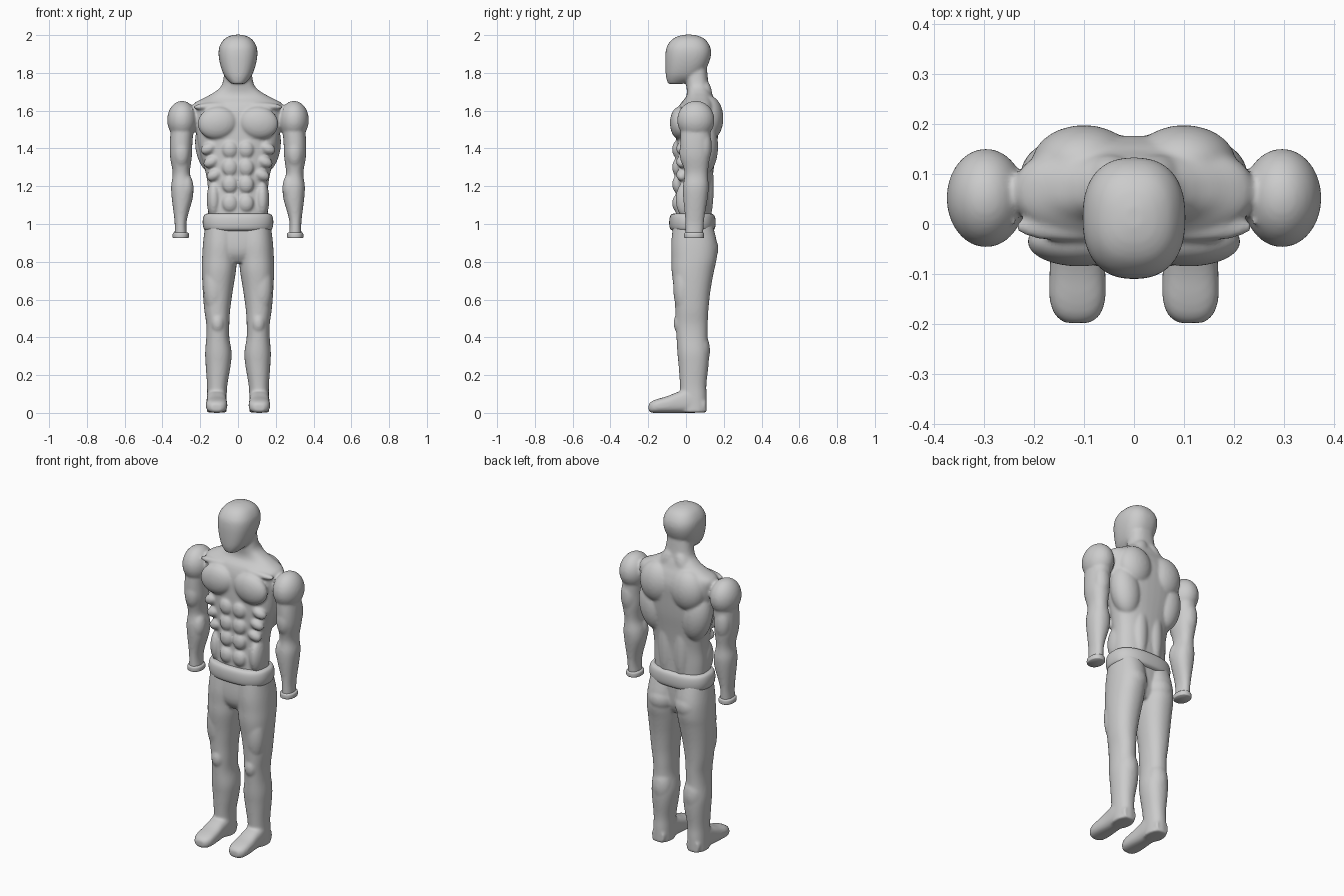
import bpy, bmesh, math
from mathutils import Matrix, Vector

grey = bpy.data.materials.new("light grey")
grey.diffuse_color = (0.6, 0.6, 0.6, 1)


def spline(rows, sub=4):
    """Catmull-Rom resampling of section rows."""
    out = []
    for i in range(len(rows) - 1):
        p = [rows[max(0, min(len(rows) - 1, i + k))] for k in (-1, 0, 1, 2)]
        for j in range(sub):
            t = j / sub
            out.append([0.5 * (2 * b + (c - a) * t + (2 * a - 5 * b + 4 * c - d) * t * t
                               + (3 * b - a - 3 * c + d) * t ** 3) for a, b, c, d in zip(*p)])
    return out + [list(rows[-1])]


def loft(bm, rows, side=1, axis='z', power=2.2, n=40, sub=4):
    """Rows are (position, centre a, centre b, radius a, radius b)."""
    rings = []
    for t, a, b, ra, rb in spline(rows, sub):
        ring = []
        for k in range(n):
            c, s = math.cos(2 * math.pi * k / n), math.sin(2 * math.pi * k / n)
            u = (a + ra * math.copysign(abs(c) ** (2 / power), c)) * side
            v = b + rb * math.copysign(abs(s) ** (2 / power), s)
            ring.append(bm.verts.new((u, v, t) if axis == 'z' else (u, t, v)))
        rings.append(ring)
    for r, q in zip(rings, rings[1:]):
        for k in range(n):
            bm.faces.new((r[k], r[(k + 1) % n], q[(k + 1) % n], q[k]))
    bm.faces.new(rings[0])
    bm.faces.new(rings[-1])


def blob(bm, x, y, z, rx, ry, rz, tilt=0):
    """A mirrored pair of ellipsoid muscles, tilted in the front plane (degrees)."""
    for s in (1, -1):
        m = (Matrix.Translation((x * s, y, z)) @ Matrix.Rotation(math.radians(tilt * s), 4, 'Y')
             @ Matrix.Diagonal((rx, ry, rz, 1)))
        bmesh.ops.create_uvsphere(bm, u_segments=28, v_segments=18, radius=1, matrix=m)


def finish(bm, name, fuse=False):
    bmesh.ops.recalc_face_normals(bm, faces=bm.faces)
    me = bpy.data.meshes.new(name)
    bm.to_mesh(me)
    bm.free()
    ob = bpy.data.objects.new(name, me)
    bpy.context.collection.objects.link(ob)
    bpy.ops.object.select_all(action='DESELECT')
    bpy.context.view_layer.objects.active = ob
    ob.select_set(True)
    if fuse:
        rm = ob.modifiers.new("fuse", 'REMESH')
        rm.mode, rm.voxel_size = 'VOXEL', 0.007
        sm = ob.modifiers.new("soften", 'SMOOTH')
        sm.factor, sm.iterations = 0.5, 8
        for name in ("fuse", "soften"):
            bpy.ops.object.modifier_apply(modifier=name)
    ob.data.materials.clear()
    ob.data.materials.append(grey)
    bpy.ops.object.shade_smooth_by_angle(angle=math.radians(50))
    return ob


# ---- upper body: torso, neck, head and arms fused into one skin
bm = bmesh.new()
loft(bm, [(1.00, 0, .038, .155, .093), (1.10, 0, .040, .160, .093), (1.20, 0, .044, .160, .092),
          (1.30, 0, .048, .178, .100), (1.40, 0, .055, .207, .108), (1.50, 0, .060, .222, .112),
          (1.58, 0, .064, .235, .112), (1.635, 0, .066, .235, .096), (1.67, 0, .072, .175, .074),
          (1.70, 0, .070, .122, .065), (1.74, 0, .060, .084, .060), (1.83, 0, .050, .070, .060)],
     power=2.4)
# head
loft(bm, [(1.742, 0, -.055, .034, .040), (1.77, 0, -.022, .062, .082), (1.80, 0, -.008, .080, .100),
          (1.85, 0, .005, .096, .115), (1.90, 0, .012, .103, .121), (1.94, 0, .013, .098, .114),
          (1.975, 0, .014, .077, .090), (1.994, 0, .014, .048, .057), (2.002, 0, .014, .018, .022)],
     power=2.4)
# arms
for s in (1, -1):
    loft(bm, [(1.58, .285, .052, .062, .075), (1.45, .300, .050, .060, .080),
              (1.36, .302, .050, .058, .077), (1.27, .300, .054, .046, .062),
              (1.20, .296, .052, .058, .068), (1.14, .295, .050, .056, .065),
              (1.05, .302, .047, .038, .053), (1.00, .304, .045, .031, .049),
              (.935, .303, .043, .033, .047)], s)
blob(bm, .296, .052, 1.55, .079, .099, .102)           # shoulder
blob(bm, .300, .010, 1.38, .046, .045, .085)           # biceps
blob(bm, .306, .095, 1.41, .047, .042, .095)           # triceps
blob(bm, .275, .030, 1.19, .040, .045, .075)           # inner forearm
blob(bm, .110, -.035, 1.535, .104, .050, .086, 8)      # chest
blob(bm, .130, -.005, 1.625, .110, .030, .020, 4)      # collar bone
for z in (1.395, 1.30, 1.21, 1.11):                    # stomach
    blob(bm, .043, -.048, z, .040, .025, .046)
for z in (1.40, 1.33, 1.26):                           # ribs
    blob(bm, .125 + (z - 1.26) * .22, -.022, z, .045, .030, .030, 25)
blob(bm, .128, .005, 1.13, .038, .060, .100)           # flank
blob(bm, .100, .120, 1.56, .105, .078, .120)           # shoulder blade
blob(bm, .140, .095, 1.41, .086, .075, .150, 8)        # side of back
blob(bm, .050, .110, 1.20, .045, .037, .200)           # lower back
blob(bm, .052, .095, 1.67, .050, .045, .100, -20)      # neck base
finish(bm, "upper_body", True)

# ---- legs and feet, fused at the hips
bm = bmesh.new()
loft(bm, [(1.00, 0, .035, .165, .100), (.90, 0, .030, .165, .102), (.84, 0, .030, .130, .095),
          (.795, 0, .032, .060, .070)], power=2.5)
for s in (1, -1):
    loft(bm, [(1.00, .088, .036, .085, .104), (.90, .093, .043, .092, .121),
              (.82, .098, .043, .092, .120), (.75, .101, .036, .090, .112),
              (.65, .107, .033, .080, .097), (.55, .110, .031, .069, .088),
              (.47, .107, .030, .061, .085), (.40, .107, .032, .061, .082),
              (.32, .104, .038, .070, .084), (.25, .105, .040, .066, .079),
              (.15, .110, .038, .054, .070), (.08, .112, .040, .052, .070),
              (.002, .113, .042, .053, .068)], s)
    # foot, running from heel to toe
    loft(bm, [(.105, .113, .035, .040, .033), (.03, .113, .065, .052, .065),
              (-.04, .113, .056, .053, .056), (-.10, .113, .044, .056, .044),
              (-.15, .113, .037, .056, .037), (-.182, .113, .031, .045, .030),
              (-.198, .113, .028, .025, .018)], s, 'y', 2.7)
blob(bm, .090, .090, .870, .082, .082, .085)           # buttock
blob(bm, .125, -.015, .670, .058, .053, .150)          # thigh
blob(bm, .108, -.032, .475, .036, .034, .055)          # kneecap
blob(bm, .103, .070, .330, .060, .057, .105)           # calf
finish(bm, "legs", True)

# ---- belt
bm = bmesh.new()
loft(bm, [(.962, 0, .034, .160, .098), (.970, 0, .034, .177, .114), (.985, 0, .034, .184, .121),
          (1.01, 0, .034, .187, .123), (1.035, 0, .034, .184, .120), (1.05, 0, .034, .176, .112),
          (1.056, 0, .034, .160, .098)], power=2.5, n=64)
finish(bm, "belt")

# ---- wrist cuffs
for s, name in ((1, "left_cuff"), (-1, "right_cuff")):
    bm = bmesh.new()
    loft(bm, [(.925, .303, .043, .040, .050), (.930, .303, .043, .043, .053),
              (.946, .303, .043, .043, .053), (.953, .303, .043, .039, .050),
              (.956, .303, .043, .031, .045)], s)
    finish(bm, name)
